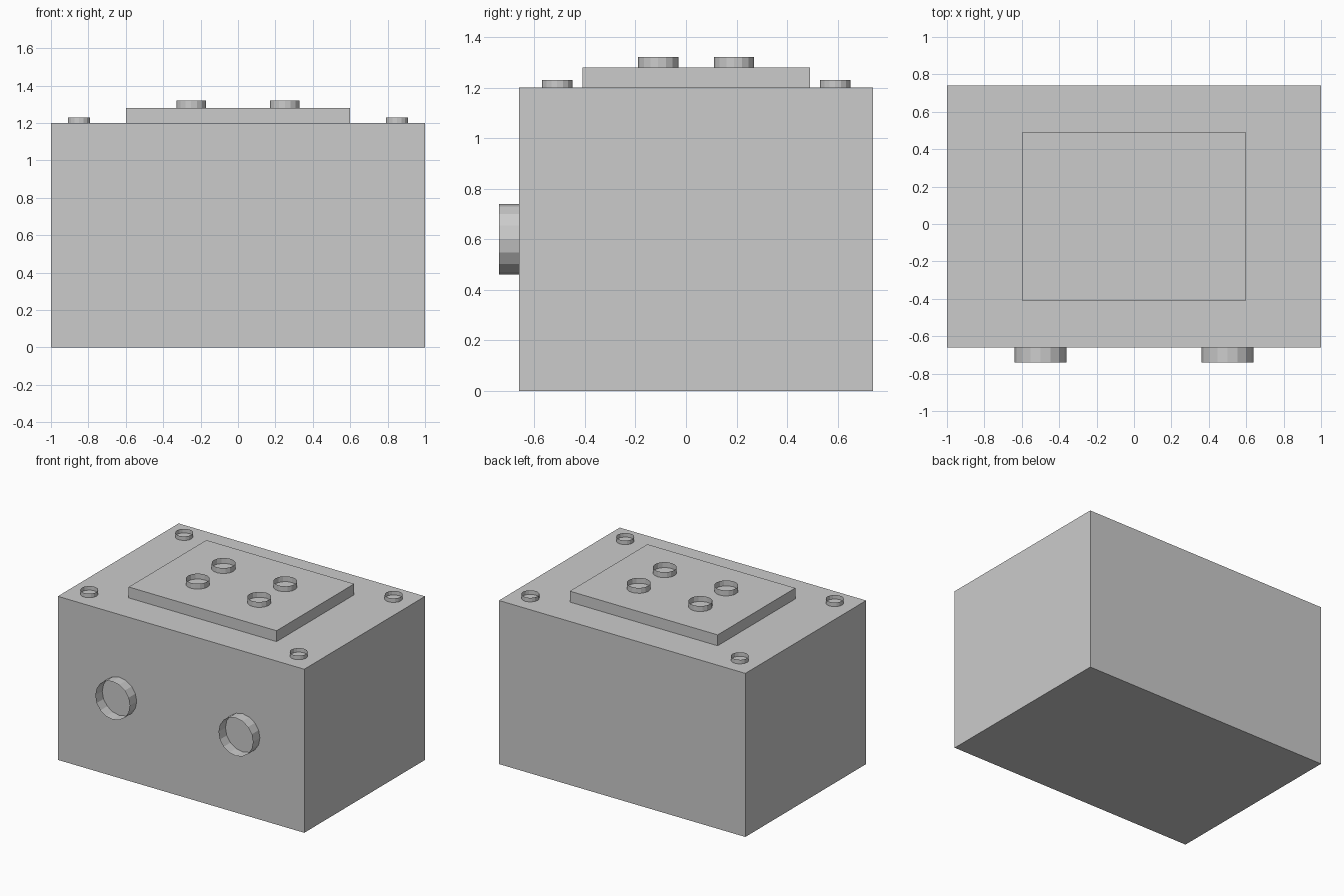
import bpy, bmesh
from math import pi
from mathutils import Matrix, Vector

if "Cube" in bpy.data.objects:
    bpy.data.objects.remove(bpy.data.objects["Cube"])

CY = 0.04  # depth centre of the casing


def finish(bm, name):
    mesh = bpy.data.meshes.new(name)
    bm.to_mesh(mesh)
    bm.free()
    obj = bpy.data.objects.new(name, mesh)
    bpy.context.collection.objects.link(obj)
    return obj


def box(name, size, centre):
    bm = bmesh.new()
    bmesh.ops.create_cube(bm, size=1, matrix=Matrix.Translation(centre) @ Matrix.Diagonal((*size, 1)))
    return finish(bm, name)


def ring(name, radius, depth, centre, facing_front=False):
    """Thin open-ended 16-sided collar."""
    turn = Matrix.Rotation(pi / 2 if facing_front else 0, 4, 'X')
    bm = bmesh.new()
    bmesh.ops.create_cone(bm, cap_ends=False, segments=16, radius1=radius, radius2=radius,
                          depth=depth, matrix=Matrix.Translation(Vector(centre)) @ turn)
    return finish(bm, name)


# Casing and raised lid plate
box("casing", (2.0, 1.4, 1.2), (0, CY, 0.6))
box("lid_plate", (1.2, 0.9, 0.08), (0, CY, 1.24))

for sx, side in ((-1, "left"), (1, "right")):
    # Large port collars on the front
    ring(f"front_port_{side}", 0.14, 0.08, (sx * 0.5, -0.70, 0.6), facing_front=True)
    for sy, end in ((-1, "front"), (1, "back")):
        # Collars on the lid plate and at the casing corners
        ring(f"lid_collar_{end}_{side}", 0.08, 0.04, (sx * 0.25, CY + sy * 0.15, 1.30))
        ring(f"corner_collar_{end}_{side}", 0.06, 0.03, (sx * 0.85, CY + sy * 0.55, 1.215))
